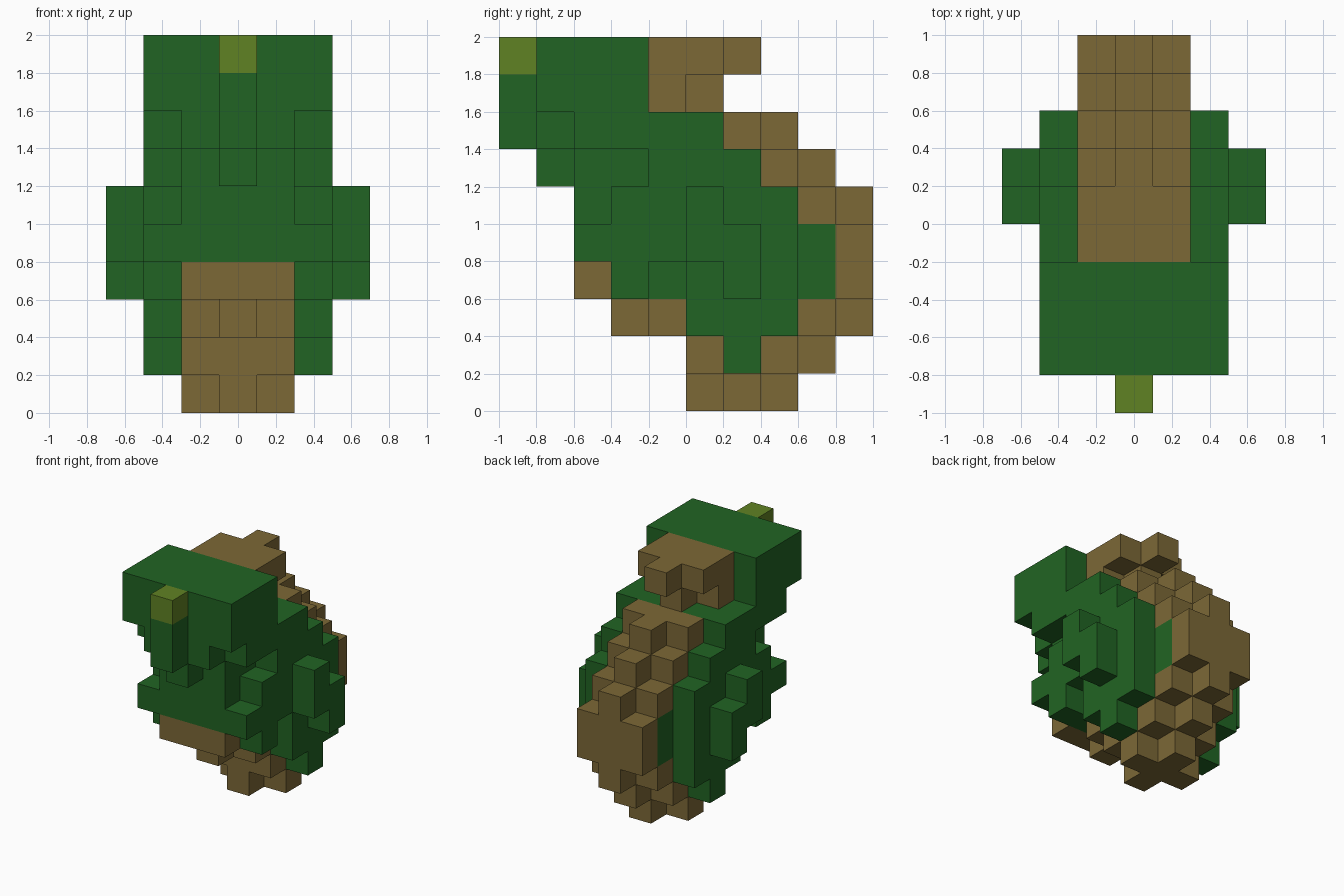
import bpy
import bmesh

cube = bpy.data.objects.get("Cube")
if cube:
    bpy.data.objects.remove(cube, do_unlink=True)

U = 0.2  # block size


def material(name, rgb):
    m = bpy.data.materials.new(name)
    m.use_nodes = True
    col = (*rgb, 1.0)
    m.diffuse_color = col
    bsdf = m.node_tree.nodes["Principled BSDF"]
    bsdf.inputs["Base Color"].default_value = col
    bsdf.inputs["Roughness"].default_value = 0.9
    return m


green = material("dark green", (0.0152, 0.127, 0.0168))
brown = material("shell brown", (0.202, 0.138, 0.037))
olive = material("olive green", (0.117, 0.223, 0.0176))

cells = {}  # (column, depth, height) -> part name


def block(part, cols, depth, height):
    """Fill blocks for mirrored columns; every range includes both ends."""
    for c in range(cols[0], cols[1] + 1):
        for j in range(depth[0], depth[1] + 1):
            for k in range(height[0], height[1] + 1):
                for i in {c, -c}:
                    cells[i, j, k] = part


# Torso core, three blocks wide: front and back depth of each level
for k, a, b in [(1, 6, 6), (2, 5, 7), (3, 3, 8), (4, 2, 8),
                (5, 2, 7), (6, 2, 6), (7, 1, 5)]:
    block("body", (0, 1), (a, b), (k, k))

# Torso flanks
for k, a, b in [(1, 6, 6), (2, 5, 7), (3, 5, 7), (3, 3, 3), (4, 2, 7),
                (5, 3, 7), (6, 4, 6), (7, 2, 5)]:
    block("body", (2, 2), (a, b), (k, k))

# Head and trunk-like snout
block("head", (0, 2), (1, 3), (8, 9))
block("snout", (0, 0), (0, 0), (7, 8))
block("snout", (0, 0), (1, 1), (6, 6))
block("snout_tip", (0, 0), (0, 0), (9, 9))

# Head crest: wide slab with a narrow ridge one block further back
for k, a, b in [(9, 4, 5), (8, 4, 4)]:
    block("crest", (0, 1), (a, b), (k, k))
    block("crest", (0, 0), (b + 1, b + 1), (k, k))

# Back shell with a central ridge
for k, j in [(7, 6), (6, 7), (5, 8), (2, 8), (1, 7)]:
    block("back_shell", (0, 1), (j, j), (k, k))
    block("back_shell", (0, 0), (j + 1, j + 1), (k, k))
block("back_shell", (0, 1), (9, 9), (3, 4))

# Belly steps and cross-shaped base
block("belly", (0, 1), (2, 2), (3, 3))
block("belly", (0, 1), (4, 4), (2, 2))
block("belly", (0, 0), (3, 3), (2, 2))
block("belly", (0, 1), (5, 5), (1, 1))
block("base", (0, 1), (6, 6), (0, 0))
block("base", (0, 0), (5, 7), (0, 0))

# Stepped arms on both flanks
block("arms", (3, 3), (5, 5), (4, 5))
block("arms", (3, 3), (6, 6), (3, 4))

PARTS = {"body": green, "head": green, "snout": green, "arms": green,
         "snout_tip": olive, "crest": brown, "back_shell": brown,
         "belly": brown, "base": brown}


def build(part, mat):
    """Make one mesh from the exposed faces of a part's blocks."""
    bm = bmesh.new()
    verts = {}

    def vert(p):
        if p not in verts:
            verts[p] = bm.verts.new(((p[0] - 0.5) * U, p[1] * U - 1, p[2] * U))
        return verts[p]

    for cell, owner in cells.items():
        if owner != part:
            continue
        for axis in range(3):
            for side in (0, 1):
                near = list(cell)
                near[axis] += 2 * side - 1
                if tuple(near) in cells:
                    continue
                u, v = (axis + 1) % 3, (axis + 2) % 3
                ring = []
                for du, dv in ((0, 0), (1, 0), (1, 1), (0, 1)):
                    p = list(cell)
                    p[axis] += side
                    p[u] += du
                    p[v] += dv
                    ring.append(vert(tuple(p)))
                bm.faces.new(ring if side else ring[::-1])
    mesh = bpy.data.meshes.new(part)
    bm.to_mesh(mesh)
    bm.free()
    mesh.materials.append(mat)
    bpy.context.collection.objects.link(bpy.data.objects.new(part, mesh))


for part, mat in PARTS.items():
    build(part, mat)
